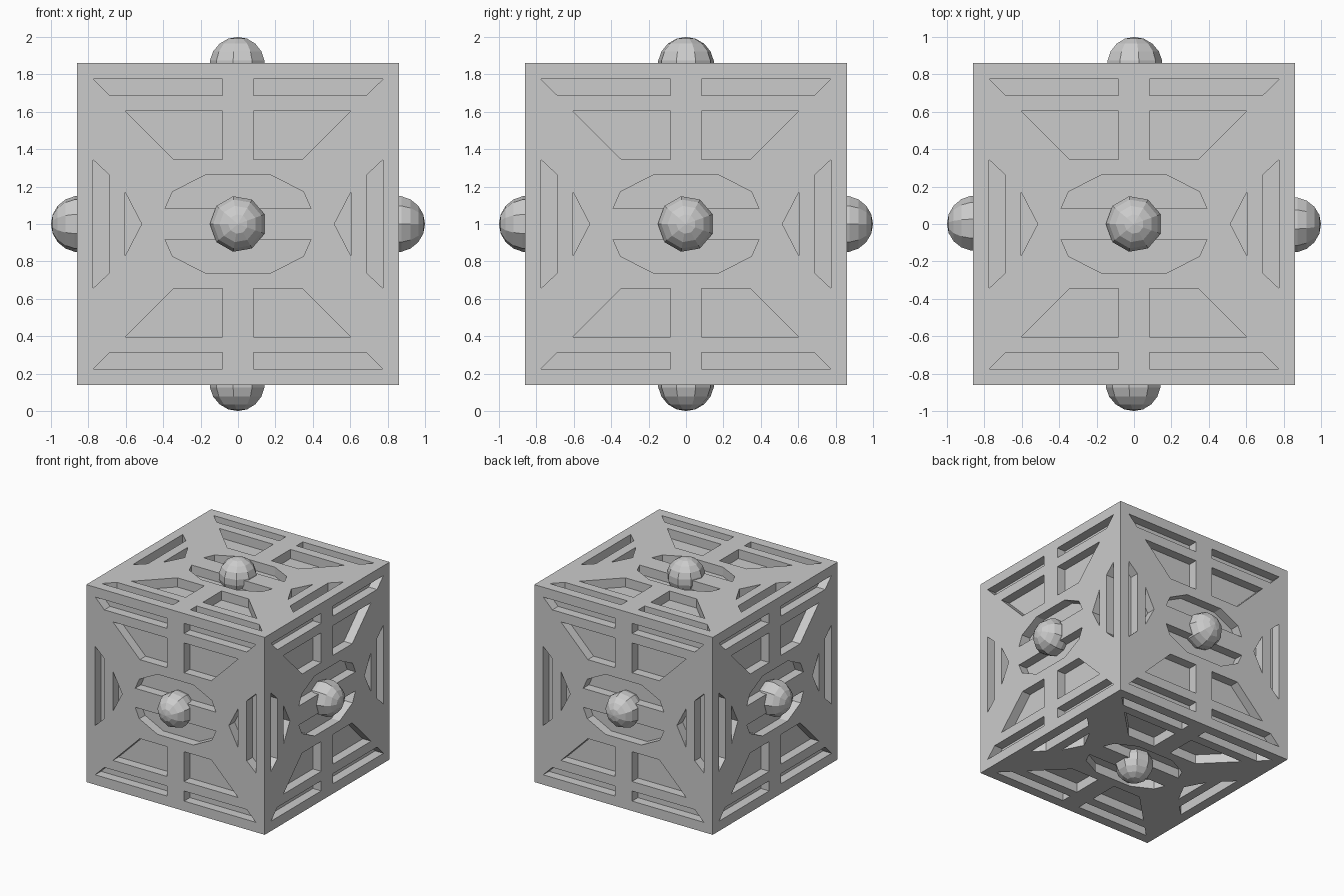
import bpy, bmesh, math
from mathutils import Matrix, Vector

if "Cube" in bpy.data.objects:
    bpy.data.objects.remove(bpy.data.objects["Cube"])

HALF, DEPTH = 0.862, 0.08
R = math.radians
UP = Matrix.Translation((0, 0, 1))

# Rotations taking a +z facing panel (pattern x right, y up) to each side
upright = Matrix.Rotation(R(90), 4, 'X')
sides = [Matrix.Rotation(R(a), 4, 'Z') @ upright for a in (0, 90, 180, 270)]
sides += [Matrix.Identity(4), Matrix.Rotation(R(180), 4, 'X')]


def make_object(name, bm):
    mesh = bpy.data.meshes.new(name)
    bm.to_mesh(mesh)
    bm.free()
    ob = bpy.data.objects.new(name, mesh)
    bpy.context.collection.objects.link(ob)
    return ob


def mirrored(points, sx, sy):
    return [(x * sx, y * sy) for x, y in points]


# Recess outlines on one panel
long_slot = [(0.083, 0.776), (0.776, 0.776), (0.688, 0.688), (0.083, 0.688)]
wedge = [(0.083, 0.605), (0.605, 0.605), (0.345, 0.345), (0.083, 0.345)]
side_slot = [(0.776, 0.345), (0.776, -0.345), (0.688, -0.262), (0.688, 0.262)]
triangle = [(0.605, 0.173), (0.605, -0.173), (0.515, 0)]
half_ring = [(-0.39, 0.083), (-0.35, 0.173), (-0.173, 0.262),
             (0.173, 0.262), (0.35, 0.173), (0.39, 0.083)]
outlines = []
for s in (1, -1):
    for t in (1, -1):
        outlines += [mirrored(long_slot, s, t), mirrored(wedge, s, t)]
    outlines += [mirrored(side_slot, s, 1), mirrored(triangle, s, 1), mirrored(half_ring, 1, s)]

# Prism cutters for every side
bm = bmesh.new()
for m in sides:
    for pts in outlines:
        low = [bm.verts.new(UP @ m @ Vector((x, y, HALF - DEPTH))) for x, y in pts]
        high = [bm.verts.new(UP @ m @ Vector((x, y, HALF + 0.1))) for x, y in pts]
        bm.faces.new(low)
        bm.faces.new(high)
        for i in range(len(pts)):
            j = (i + 1) % len(pts)
            bm.faces.new((low[i], low[j], high[j], high[i]))
bmesh.ops.recalc_face_normals(bm, faces=bm.faces)
cutter = make_object("recess_cutter", bm)
cutter.hide_render = True
cutter.hide_viewport = True

# Cube body with carved panels
bm = bmesh.new()
bmesh.ops.create_cube(bm, size=2 * HALF, matrix=UP)
body = make_object("cube_body", bm)
mod = body.modifiers.new("recesses", 'BOOLEAN')
mod.operation = 'DIFFERENCE'
mod.solver = 'EXACT'
mod.object = cutter

# Faceted knob at the centre of each side
for i, m in enumerate(sides):
    bm = bmesh.new()
    spin = Matrix.Rotation(R(90), 4, 'Z')
    bmesh.ops.create_uvsphere(bm, u_segments=9, v_segments=9, radius=0.153,
                              matrix=UP @ m @ Matrix.Translation((0, 0, 0.847)) @ spin)
    make_object(f"knob_{i + 1}", bm)
